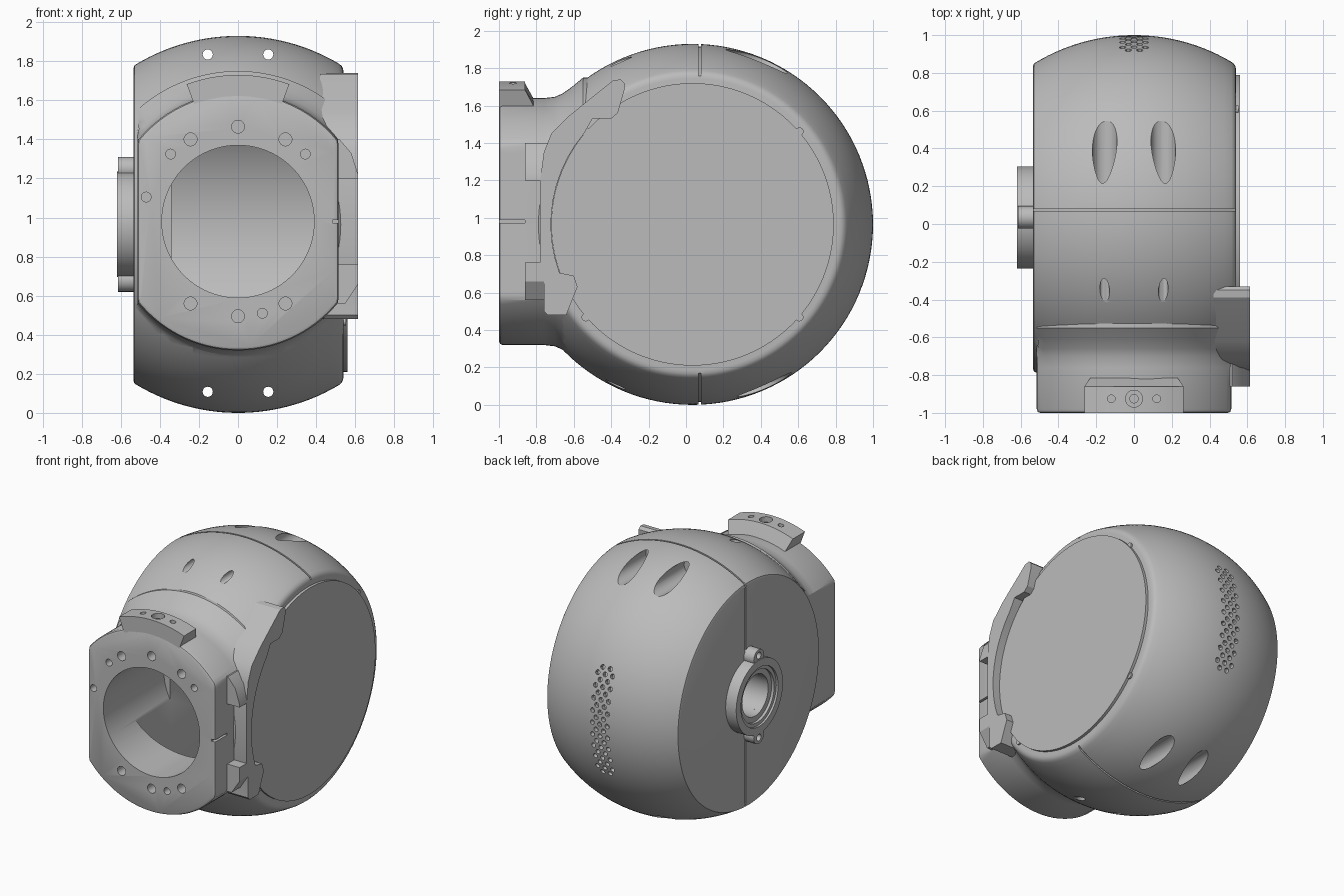
import bpy, bmesh
from math import sin, cos, pi, sqrt, radians

if "Cube" in bpy.data.objects:
    bpy.data.objects.remove(bpy.data.objects["Cube"])

CY, CZ = 0.035, 0.965      # barrel axis
NZ = 0.98                  # neck axis height

grey = bpy.data.materials.new("cast grey")
grey.use_nodes = True
grey.diffuse_color = (0.5, 0.5, 0.5, 1)
grey.node_tree.nodes["Principled BSDF"].inputs["Base Color"].default_value = grey.diffuse_color


def loft(name, rings):
    """Skin closed rings of equal length and cap both ends."""
    bm = bmesh.new()
    rows = [[bm.verts.new(p) for p in ring] for ring in rings]
    n = len(rows[0])
    for a, b in zip(rows, rows[1:]):
        for i in range(n):
            j = (i + 1) % n
            bm.faces.new((a[i], a[j], b[j], b[i]))
    bm.faces.new(rows[0])
    bm.faces.new(rows[-1])
    bmesh.ops.recalc_face_normals(bm, faces=bm.faces)
    mesh = bpy.data.meshes.new(name)
    bm.to_mesh(mesh)
    bm.free()
    mesh.materials.append(grey)
    ob = bpy.data.objects.new(name, mesh)
    bpy.context.collection.objects.link(ob)
    return ob


def place(axis, u, v, w):
    return {"x": (w, u, v), "y": (u, w, v), "z": (u, v, w)}[axis]


def prism(name, axis, pts, lo, hi):
    return loft(name, [[place(axis, u, v, w) for u, v in pts] for w in (lo, hi)])


def circle(u, v, r, n=32):
    return [(u + r * cos(2 * pi * i / n), v + r * sin(2 * pi * i / n)) for i in range(n)]


def rod(axis, u, v, r, lo, hi, n=32, name="cutter"):
    return prism(name, axis, circle(u, v, r, n), lo, hi)


def rect(u0, u1, v0, v1):
    return [(u0, v0), (u1, v0), (u1, v1), (u0, v1)]


def select(obs):
    bpy.ops.object.select_all(action="DESELECT")
    for o in obs:
        o.select_set(True)
    bpy.context.view_layer.objects.active = obs[0]


def boolean(target, others, op="DIFFERENCE"):
    """Join the operands, apply them to the target and remove them."""
    select(others)
    if len(others) > 1:
        bpy.ops.object.join()
    tool = others[0]
    tool.hide_render = True
    mod = target.modifiers.new("cut", "BOOLEAN")
    mod.operation, mod.object, mod.solver = op, tool, "EXACT"
    select([target])
    bpy.ops.object.modifier_apply(modifier="cut")
    bpy.data.objects.remove(tool)


def bulge(x):
    return CZ - 1.01 + sqrt(1.01 ** 2 - x * x)


# Barrel housing: bulged drum about the x axis with softened rims
steps = 28
profile = [(-0.535, 0.80)]
profile += [(-0.53 + 1.045 * i / steps, bulge(-0.53 + 1.045 * i / steps)) for i in range(steps + 1)]
profile += [(0.53, 0.812), (0.538, 0.797), (0.54, 0.78)]
housing = loft("housing", [[place("x", u, v, x) for u, v in circle(CY, CZ, r, 128)] for x, r in profile])

# Neck: round flange with flat sides, flaring into the drum
sections = [(-1.0, 0.642, 0.497), (-0.994, 0.654, 0.51), (-0.98, 0.66, 0.515), (-0.76, 0.66, 0.515),
            (-0.70, 0.667, 0.515), (-0.66, 0.685, 0.515), (-0.61, 0.72, 0.515),
            (-0.55, 0.77, 0.515), (-0.45, 0.77, 0.5)]
neck = loft("neck", [[(max(-w, min(w, u)), y, NZ + v) for u, v in circle(0, 0, r, 128)]
                     for y, r, w in sections])
boolean(housing, [neck], "UNION")

# Hollow interior, neck opening and bearing bore
boolean(housing, [rod("x", CY, CZ, 0.75, -0.34, 0.46, 96)])
boolean(housing, [rod("y", 0, NZ, 0.39, -1.1, -0.3, 96), rod("x", CY, CZ, 0.15, -0.7, -0.2, 48)])

# Screw channels and open pockets, top and bottom
posts = [(x, z) for x in (-0.155, 0.155) for z in (1.835, 0.108)]
boolean(housing, [rod("y", x, z, 0.065, 0.15, 1.1) for x, z in posts])
boolean(housing, [rod("y", x, z, 0.026, -0.7, 0.3, 20) for x, z in posts])

# Seam between front and rear shells
xs = [-0.56 + 0.07 * i for i in range(17)]
seams = []
for s in (1, -1):
    line = [(x, CZ + s * (bulge(x) - 0.015)) for x in xs]
    line += [(x, CZ + s * (bulge(x) + 0.05)) for x in reversed(xs)]
    seams.append(prism("cutter", "y", line, 0.068, 0.08))
boolean(housing, seams)
boolean(housing, [prism("cutter", "x", rect(0.069, 0.079, min(a, b), max(a, b)), lo, hi)
                  for s in (1, -1) for a, b in [(CZ + s * 0.2, CZ + s * 0.79)]
                  for lo, hi in [(-0.6, -0.528)]])

# Staggered vent holes down the back
vents = []
for row in range(19):
    a = radians(-23.4 + 2.6 * row)
    for x in ((-0.06, 0, 0.06) if row % 2 else (-0.03, 0.03)):
        ring = []
        for d in (bulge(x) - 0.03, 1.1):
            ring.append([(x + u, CY + d * cos(a) - v * sin(a), CZ + d * sin(a) + v * cos(a))
                         for u, v in circle(0, 0, 0.017, 12)])
        vents.append(loft("cutter", ring))
boolean(housing, vents)

# Flange bolt holes and side notch
big = [(0, 1.465), (-0.243, 1.4), (0.243, 1.4), (-0.243, 0.56), (0.243, 0.56), (0, 0.495)]
small = [(-0.345, 1.325), (0.345, 1.325), (-0.47, 1.105), (0.125, 0.51)]
bolts = [rod("y", x, z, 0.033, -1.1, -0.92, 24) for x, z in big]
bolts += [rod("y", x, z, 0.025, -1.1, -0.94, 24) for x, z in small]
bolts.append(prism("cutter", "x", rect(-1.1, -0.86, 0.972, 0.988), 0.485, 0.6))
boolean(housing, bolts)

# Round side cover with four small locating pads
cover = rod("x", CY, CZ, 0.755, 0.52, 0.56, 128, "side_cover")
for k in range(4):
    a = radians(41 + 90 * k) if k % 2 == 0 else radians(49 + 90 * k)
    rod("x", CY + 0.757 * cos(a), CZ + 0.757 * sin(a), 0.022, 0.52, 0.552, 20, "cover_pad")

# C-shaped side bracket hugging the cover
outer = [(-0.50, 1.53), (-0.40, 1.53), (-0.365, 1.56), (-0.33, 1.68), (-0.33, 1.72), (-0.35, 1.74),
         (-0.39, 1.735), (-0.62, 1.55), (-0.72, 1.45), (-0.76, 1.35), (-0.78, 1.2), (-0.78, 0.76),
         (-0.76, 0.66), (-0.76, 0.50), (-0.74, 0.48), (-0.64, 0.48), (-0.58, 0.63), (-0.6, 0.69)]
inner = [(CY + 0.757 * cos(radians(a)), CZ + 0.757 * sin(radians(a))) for a in range(200, 136, -6)]
prism("side_bracket", "x", outer + inner, 0.42, 0.615)
upper = [(0.48, 1.2), (0.615, 1.2), (0.615, 1.22), (0.58, 1.33), (0.52, 1.4), (0.48, 1.4)]
lower = [(0.48, 0.56), (0.55, 0.56), (0.615, 0.66), (0.615, 0.76), (0.48, 0.76)]
prism("upper_lug", "y", upper, -0.86, -0.74)
prism("lower_lug", "y", lower, -0.86, -0.74)

# Bearing boss on the opposite side: stepped ring with two screw ears
boss = rod("x", CY, CZ, 0.27, -0.62, -0.52, 72, "bearing_boss")
for s in (1, -1):
    ear = prism("ear", "x", circle(CY, CZ + s * 0.285, 0.06, 24), -0.615, -0.52)
    boolean(boss, [ear], "UNION")
    boolean(boss, [rod("x", CY, CZ + s * 0.3, 0.025, -0.7, -0.57, 16)])
for r, depth in ((0.215, -0.605), (0.19, -0.585), (0.15, -0.4)):
    boolean(boss, [rod("x", CY, CZ, r, -0.7, depth, 64)])

# Curved mounting lug above the neck, sloping at the rear
arc = [radians(69.5 + 41 * i / 16) for i in range(17)]
sector = [(r * cos(a), NZ + r * sin(a)) for r, seq in ((0.75, arc), (0.63, arc[::-1])) for a in seq]
lug = prism("top_lug", "y", sector, -1.0, -0.8)
for v in lug.data.vertices:
    if v.co.y > -0.9 and sqrt(v.co.x ** 2 + (v.co.z - NZ) ** 2) > 0.7:
        v.co.y = -0.86
boolean(lug, [rod("z", x, -0.925, r, 1.66, 1.9, 24) for x, r in ((-0.12, 0.02), (0, 0.045), (0.12, 0.02))])
rod("z", 0, -0.925, 0.025, 1.65, 1.70, 20, "lug_pin")

# Smooth the curves and keep the edges crisp
select([o for o in bpy.context.collection.objects if o.type == "MESH"])
bpy.ops.object.shade_smooth_by_angle(angle=radians(30))
